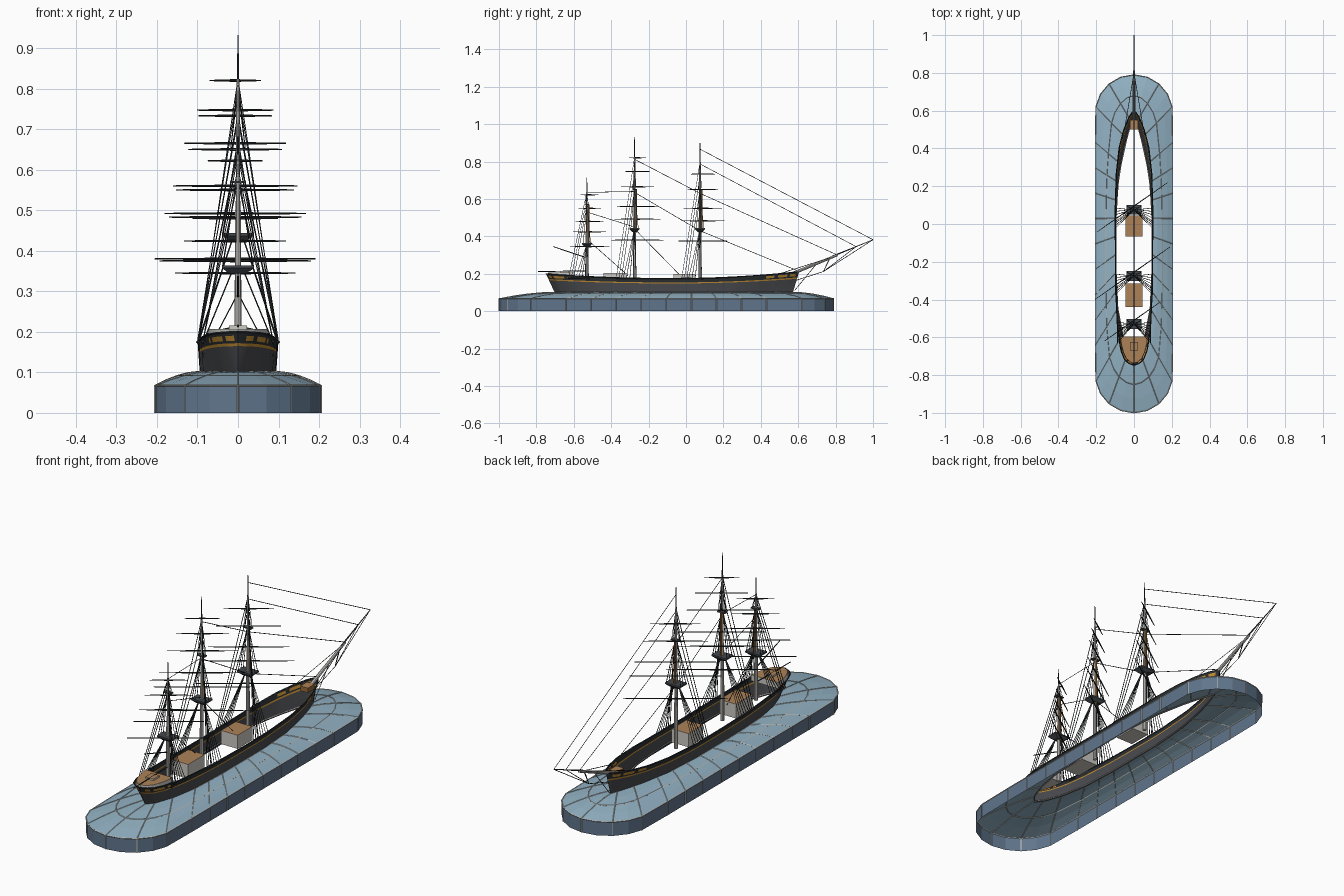
import bpy, bmesh, math
from mathutils import Vector

if "Cube" in bpy.data.objects:
    bpy.data.objects.remove(bpy.data.objects["Cube"])


def material(name, r, g, b):
    m = bpy.data.materials.new(name)
    m.diffuse_color = [(c / 255 / 12.92 if c < 11 else ((c / 255 + 0.055) / 1.055) ** 2.4) for c in (r, g, b)] + [1]
    m.use_nodes = True
    m.node_tree.nodes["Principled BSDF"].inputs["Base Color"].default_value = m.diffuse_color
    return m


BLACK = material("black", 42, 46, 49)
GREY = material("lower hull grey", 74, 75, 79)
GOLD = material("gold", 190, 138, 50)
ROOF = material("roof glass", 146, 177, 195)
WALL = material("wall glass", 96, 117, 140)
FRAME = material("frame cream", 203, 198, 186)
DECK = material("deck tan", 172, 130, 88)
PALE = material("pale grey", 205, 202, 196)
BROWN = material("spar brown", 150, 105, 58)
TOPS = material("platform grey", 66, 72, 77)


def finish(name, bm, mats, smooth=False):
    me = bpy.data.meshes.new(name)
    bm.to_mesh(me)
    bm.free()
    ob = bpy.data.objects.new(name, me)
    bpy.context.collection.objects.link(ob)
    for m in mats:
        me.materials.append(m)
    if smooth:
        bpy.ops.object.select_all(action='DESELECT')
        ob.select_set(True)
        bpy.context.view_layer.objects.active = ob
        bpy.ops.object.shade_smooth_by_angle(angle=math.radians(35))
    return ob


def rods(name, items, mat, n=5, smooth=False):
    """One object of tapered round bars: (start, end, radius, end radius)."""
    bm = bmesh.new()
    for a, b, r1, r2 in items:
        a, b = Vector(a), Vector(b)
        d = b - a
        mtx = d.to_track_quat('Z', 'Y').to_matrix().to_4x4()
        mtx.translation = (a + b) / 2
        bmesh.ops.create_cone(bm, cap_ends=True, segments=n, radius1=r1, radius2=r2, depth=d.length, matrix=mtx)
    return finish(name, bm, [mat], smooth)


def loft(name, rings, mats, rule=lambda level, i: 0, cap=None, smooth=False):
    """Closed counter-clockwise rings joined from the lowest to the highest."""
    bm = bmesh.new()
    vs = [[bm.verts.new(p) for p in ring] for ring in rings]
    n = len(vs[0])
    for k in range(len(vs) - 1):
        for i in range(n):
            j = (i + 1) % n
            bm.faces.new((vs[k][i], vs[k][j], vs[k + 1][j], vs[k + 1][i])).material_index = rule(k, i)
    if cap is not None:
        bm.faces.new(vs[-1]).material_index = cap
        bm.faces.new(vs[0][::-1])
    return finish(name, bm, mats, smooth)


def box(name, lo, hi, mats, top=0):
    ring = lambda z: [(lo[0], lo[1], z), (hi[0], lo[1], z), (hi[0], hi[1], z), (lo[0], hi[1], z)]
    return loft(name, [ring(lo[2]), ring(hi[2])], mats, cap=top)


def lookup(table, t):
    for (a, u), (b, v) in zip(table, table[1:]):
        if t <= b:
            return u + (v - u) * (t - a) / (b - a)
    return table[-1][1]


# hull shape: half width along the length at the rail and at the waterline
RAIL = [(0, 0), (.008, .03), (.025, .052), (.06, .07), (.14, .087), (.3, .097), (.6, .1), (.75, .094),
        (.85, .079), (.92, .055), (.97, .028), (1, 0)]
WATER = [(0, 0), (.03, .03), (.1, .062), (.2, .085), (.35, .094), (.6, .094), (.75, .08), (.87, .05), (.95, .022), (1, 0)]


def rail_z(t):
    return .174 + (.1 if t < .5 else .148) * (t - .5) ** 2


def hull_point(t, v, side):
    y = (1 - v) * (-.70 + 1.27 * t) + v * (-.748 + 1.353 * t)
    w = (1 - v) * lookup(WATER, t) + v * lookup(RAIL, t)
    return (side * w, y, .095 + v * (rail_z(t) - .095))


# --- hull with gold band and ornaments
N = 60
ts = [(1 - math.cos(math.pi * i / N)) / 2 for i in range(N + 1)]
levels = [0, .33, .67, .74, .8, .92, 1]


def hull_ring(v):
    return [hull_point(t, v, 1) for t in ts] + [hull_point(t, v, -1) for t in ts[-2:0:-1]]


def hull_colour(k, i):
    t = ts[i] if i < N else ts[2 * N - i]
    if k < 2:
        return 1
    if k == 2:
        return 2
    if k == 4 and ((.005 < t < .085 and i % 5 != 0) or (.87 < t < .985 and i % 4 != 0)):
        return 2
    return 0


loft("hull", [hull_ring(v) for v in levels], [BLACK, GREY, GOLD], hull_colour, smooth=True)

# rail cap along the top of the hull
top = hull_ring(1)
rods("rail", [(a, b, .003, .003) for a, b in zip(top, top[1:] + top[:1])], BLACK, 4)

# --- glass hall: wall, curved roof and framing
CY, HALF, R = -.105, .69, .205
sect = [(R * math.sin(math.radians(a)), -HALF - R * math.cos(math.radians(a))) for a in (0, 20, 40, 60, 80)]
sect += [(R, -.737 + .134 * k + .067) for k in range(1, 10)]
sect += [(x, -y) for x, y in sect[4::-1]]
outline = sect + [(-x, y) for x, y in sect[-2:0:-1]]


def roof_point(x, y, f):
    yi = -.065 + y * .635 / (HALF + R)
    w = lookup(WATER, min(1, max(0, (yi + .70) / 1.27)))
    xi = math.copysign(w, x) if abs(x) > 1e-6 else 0
    z = .067 + .035 * (1 - (1 - f) ** 1.8)
    return (x + (xi - x) * f, (y + CY) * (1 - f) + yi * f, z)


ring0 = [(x, y + CY, 0) for x, y in outline]
rings = [[roof_point(x, y, f) for x, y in outline] for f in (0, .25, .5, .75, 1)]
loft("glass_wall", [ring0, rings[0]], [WALL])
loft("glass_roof", rings, [ROOF])
bars = []
for ring, r in ((rings[0], .0025), (rings[2], .002), (rings[4], .002)):
    bars += [(a, b, r, r) for a, b in zip(ring, ring[1:] + ring[:1])]
for i, (x, y) in enumerate(outline):
    if abs(y) > HALF and round(math.degrees(math.asin(min(1, abs(x) / R)))) % 40:
        continue
    bars.append((ring0[i], rings[0][i], .002, .002))
    bars += [(rings[k][i], rings[k + 1][i], .0018, .0018) for k in range(4)]
rods("glass_frame", bars, FRAME, 4)

# --- deck structures
poop_t = [0, .006, .02, .045, .075, .108]
half = [(lookup(RAIL, t) * .9, -.738 + 1.33 * t) for t in poop_t]
poop = half + [(-x, y) for x, y in half[:0:-1]]
loft("poop_deck", [[(x, y, z) for x, y in poop] for z in (.178, .207)], [PALE, DECK], cap=1)
box("poop_skylight", (-.022, -.67, .205), (.022, -.625, .215), [PALE, DECK], 1)
box("fore_deckhouse", (-.044, -.066, .135), (.044, .045, .2), [PALE, DECK], 1)
box("main_deckhouse", (-.044, -.44, .135), (.044, -.315, .203), [PALE, DECK], 1)
box("bow_deck", (-.02, .50, .18), (.02, .55, .203), [BROWN, DECK], 1)

# --- masts: y, top, platform height, half beam, yards as (height, half span in x)
MASTS = {
    "mizzen": (-.53, .715, .36, .087, [(.622, .067), (.55, .085), (.48, .105), (.424, .125), (.345, .148)]),
    "main": (-.275, .932, .44, .098, [(.82, .063), (.747, .094), (.665, .125), (.56, .153), (.492, .174), (.38, .198)]),
    "fore": (.075, .90, .44, .1, [(.733, .09), (.65, .115), (.55, .145), (.483, .163), (.375, .186)]),
}
SLOPE = math.tan(math.radians(35))
ROPE = .0016
for name, (y, top_z, pz, beam, yards) in MASTS.items():
    up = pz + .21
    head = pz + (top_z - pz) * .78
    rods(name + "_lower_mast", [((0, y, .13), (0, y, pz + .06), .0095, .0075)], PALE, 10, True)
    rods(name + "_topmast", [((0, y + .008, pz - .02), (0, y + .008, up), .006, .005)], BROWN, 8, True)
    rods(name + "_topgallant_mast", [((0, y, pz + .05), (0, y, head), .0055, .004)], PALE, 8, True)
    rods(name + "_pole", [((0, y, head), (0, y, top_z), .003, .0015)], BLACK, 6)
    # platform flaring upwards
    rect = lambda w, d, z: [(-w, y - d, z), (w, y - d, z), (w, y + d, z), (-w, y + d, z)]
    loft(name + "_platform", [rect(.02, .014, pz - .016), rect(.04, .026, pz - .003), rect(.04, .026, pz + .004)],
         [TOPS], cap=0)
    box(name + "_crosstrees", (-.02, y - .008, up - .003), (.02, y + .012, up + .002), [TOPS])
    # braced yards
    spars = []
    for z, h in yards:
        c = Vector((-.007, y + .015, z))
        d = Vector((h, h * SLOPE, 0))
        spars += [(c - d, c, .0015, .0035), (c, c + d, .0035, .0015)]
        spars.append(((c.x, c.y, z), (0, y, z), .003, .003))
    rods(name + "_yards", spars, BLACK, 6)
    # shrouds and backstays
    lines = []
    for s in (-1, 1):
        for k in range(5):
            lines.append(((s * beam, y + .01 - .018 * k, .172), (s * .01, y, pz), ROPE, ROPE))
        for k in range(3):
            lines.append(((s * .038, y + .02 - .02 * k, pz), (s * .004, y, up), ROPE, ROPE))
            lines.append(((s * .018, y + .008 - .008 * k, up), (0, y, head), .0011, .0011))
        for k, z in enumerate((up, (up + head) / 2, head)):
            lines.append(((s * beam, y - .07 - .014 * k, .175), (0, y, z), ROPE, ROPE))
    rods(name + "_shrouds", lines, BLACK, 4)
    # channel where the shrouds meet the hull
    rods(name + "_channels", [((s * beam, y + .015, .174), (s * beam, y - .1, .176), .0035, .0035) for s in (-1, 1)],
         BLACK, 4)

# --- bowsprit, jibboom and dolphin striker
TIP = (0, 1.0, .382)
rods("bowsprit", [((0, .53, .185), (0, .81, .3), .009, .006)], PALE, 8, True)
rods("jibboom", [((0, .78, .292), TIP, .004, .0015)], TOPS, 6)
rods("dolphin_striker", [((0, .77, .285), (0, .735, .212), .003, .002)], BLACK, 5)
rods("bow_stays", [((0, .735, .212), TIP, ROPE, ROPE), ((0, .735, .212), (0, .90, .338), ROPE, ROPE),
                   ((0, .735, .212), (0, .59, .165), ROPE, ROPE), ((0, .70, .255), (0, .58, .11), ROPE, ROPE),
                   ((.05, .5, .2), (0, .8, .295), ROPE, ROPE), ((-.05, .5, .2), (0, .8, .295), ROPE, ROPE)], BLACK, 4)

# --- fore-and-aft stays as (y, z) pairs on the centre line
STAYS = [(.075, .866, 1.0, .382), (.075, .787, .91, .345), (.075, .63, .81, .3), (.075, .43, .6, .215),
         (-.275, .812, .075, .63), (-.275, .635, .075, .43), (-.275, .44, -.03, .19),
         (-.53, .635, -.275, .64), (-.53, .53, -.275, .45), (-.53, .385, -.31, .19)]
rods("stays", [((0, a, b), (0, c, d), .0015, .0015) for a, b, c, d in STAYS], BLACK, 4)

# --- spanker gaff and boom
rods("spanker_spars", [((0, -.53, .285), (0, -.71, .345), .003, .002), ((0, -.53, .215), (0, -.79, .212), .003, .002)],
     BLACK, 6)
